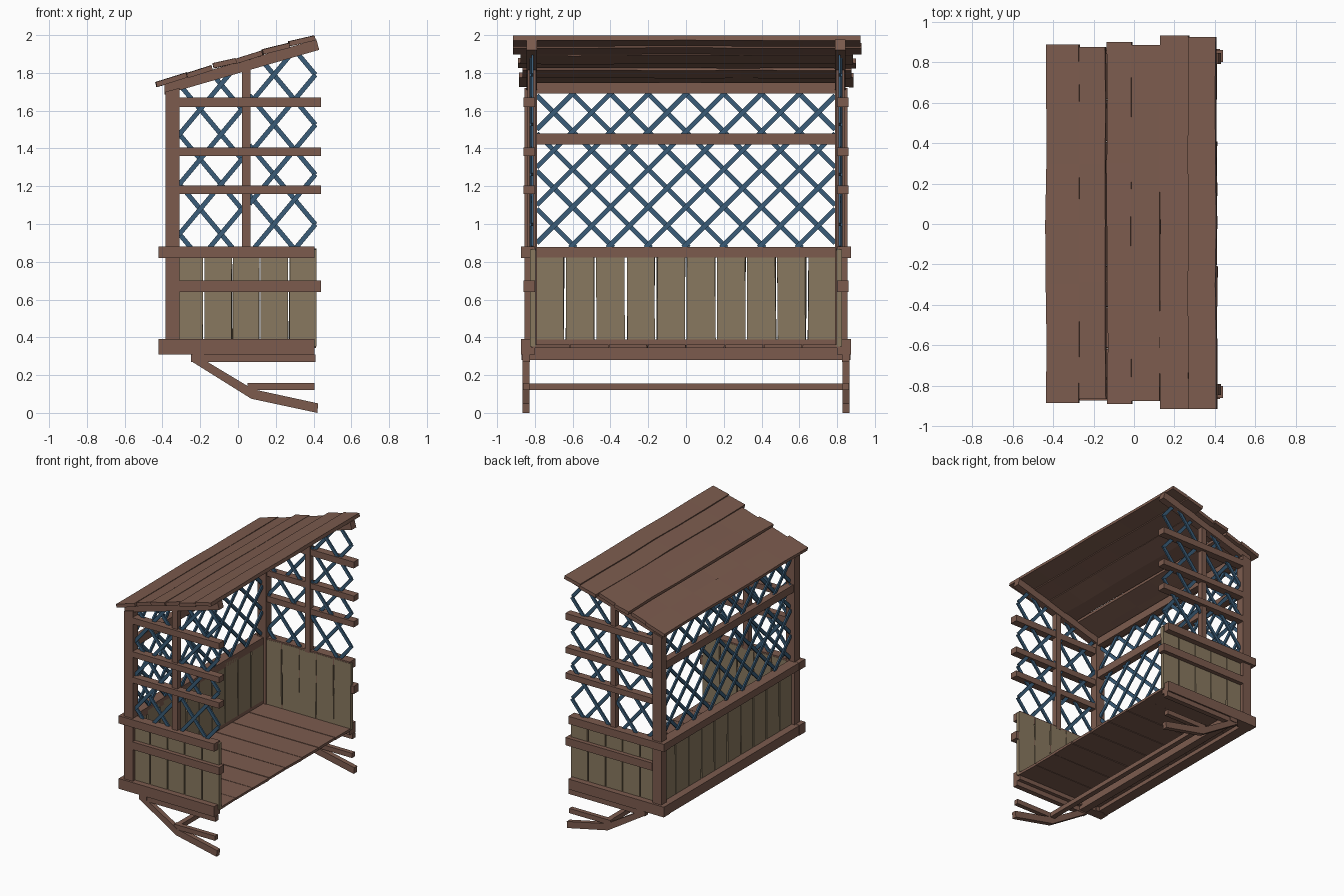
import bpy, bmesh, math, random
from mathutils import Vector, Matrix

if "Cube" in bpy.data.objects:
    bpy.data.objects.remove(bpy.data.objects["Cube"])

random.seed(4)

def material(name, rgb):
    m = bpy.data.materials.new(name)
    m.diffuse_color = (*rgb, 1)
    m.use_nodes = True
    m.node_tree.nodes["Principled BSDF"].inputs["Base Color"].default_value = m.diffuse_color
    return m

BROWN = material("brown_wood", (0.20, 0.105, 0.076))
TAN = material("tan_wood", (0.25, 0.19, 0.115))
BLUE = material("blue_lattice", (0.041, 0.107, 0.188))

def finish(bm, name, mat, mirror=False):
    bmesh.ops.recalc_face_normals(bm, faces=bm.faces)
    me = bpy.data.meshes.new(name)
    bm.to_mesh(me)
    bm.free()
    me.materials.append(mat)
    ob = bpy.data.objects.new(name, me)
    bpy.context.collection.objects.link(ob)
    if mirror:
        mod = ob.modifiers.new("mirror", 'MIRROR')
        mod.use_axis = (False, True, False)
        mod.use_clip = False
        mod.merge_threshold = 0
    return ob

def add_box(bm, x, y, z, jitter=0.0):
    """Box from ranges; jitter skews the corners for a hand-cut look."""
    c = Vector((sum(x) / 2, sum(y) / 2, sum(z) / 2))
    size = (x[1] - x[0], y[1] - y[0], z[1] - z[0])
    vs = bmesh.ops.create_cube(bm, matrix=Matrix.Translation(c) @ Matrix.Diagonal((*size, 1)))["verts"]
    for v in vs:
        for i in range(3):
            if size[i] > 0.05:
                v.co[i] += random.uniform(-jitter, jitter)

def box(name, x, y, z, mat=BROWN, mirror=False):
    bm = bmesh.new()
    add_box(bm, x, y, z)
    return finish(bm, name, mat, mirror)

def side_profile(name, pts, y, mat=BROWN):
    """Extrude an x-z outline along y, mirrored to both ends."""
    bm = bmesh.new()
    f = bm.faces.new([bm.verts.new((px, y[0], pz)) for px, pz in pts])
    r = bmesh.ops.extrude_face_region(bm, geom=[f])
    for v in r["geom"]:
        if isinstance(v, bmesh.types.BMVert):
            v.co.y = y[1]
    return finish(bm, name, mat, True)

def add_lattice(bm, u, z0, top, anchor, du, slope, place):
    """Crossing strips clipped to u range, z0 and top(u) = top[0] + top[1]*u."""
    for d in (1, -1):
        k = d * slope
        for n in range(-16, 17):
            b = anchor[1] - k * (anchor[0] + n * du)
            lo, hi = u
            for A, B in ((-k, z0 - b), (k - top[1], top[0] - b)):   # A*u <= -/+ limits
                lim = (-B if A == -k else B)
                if A > 0:
                    hi = min(hi, lim / A)
                else:
                    lo = max(lo, lim / A)
            if hi - lo < 0.02:
                continue
            dirv = Vector((1, k)).normalized()
            nrm = Vector((-dirv.y, dirv.x)) * 0.0125
            p, q = Vector((lo, k * lo + b)), Vector((hi, k * hi + b))
            lay = 0.005 * d
            rings = [[bm.verts.new(place(c.x, c.y, w)) for c in (p - nrm, p + nrm, q + nrm, q - nrm)]
                     for w in (lay - 0.006, lay + 0.006)]
            bm.faces.new(rings[0])
            bm.faces.new(rings[1][::-1])
            for i in range(4):
                j = (i + 1) % 4
                bm.faces.new((rings[0][i], rings[1][i], rings[1][j], rings[0][j]))

def roof(x):
    return 1.857 + 0.29 * x

# Corner posts, mullions and rafters
side_profile("corner_post", [(-0.385, 0.31), (-0.31, 0.31), (-0.31, 1.72), (-0.385, 1.70)], (0.79, 0.855))
side_profile("side_mullion", [(0.02, 0.86), (0.065, 0.86), (0.065, 1.83), (0.02, 1.82)], (0.795, 0.84))
side_profile("rafter", [(-0.39, 1.685), (0.43, 1.922), (0.415, 1.977), (-0.39, 1.744)], (0.79, 0.845))

# Side rails
for i, (a, b) in enumerate(((0.64, 0.70), (1.16, 1.205), (1.36, 1.405), (1.62, 1.67))):
    box(f"side_rail_{i + 1}", (-0.31, 0.44), (0.80, 0.86), (a, b), mirror=True)
box("side_cap_rail", (-0.42, 0.405), (0.80, 0.873), (0.82, 0.88), mirror=True)
box("side_base_rail", (-0.42, 0.405), (0.80, 0.873), (0.31, 0.39), mirror=True)

# Long outer rails
box("long_cap_rail", (-0.418, -0.335), (-0.87, 0.87), (0.822, 0.878))
box("long_base_rail", (-0.418, -0.335), (-0.87, 0.87), (0.312, 0.388))
box("long_middle_rail", (-0.375, -0.32), (-0.80, 0.80), (1.42, 1.48))
box("long_top_rail", (-0.375, -0.32), (-0.80, 0.80), (1.69, 1.75))

# Board infill of the lower walls
bm = bmesh.new()
for i in range(10):
    y = -0.80 + 0.16 * i
    add_box(bm, (-0.36, -0.335), (y + 0.006, y + 0.154), (0.355, 0.85), 0.005)
finish(bm, "long_wall_boards", TAN)
bm = bmesh.new()
seams = (-0.325, -0.18, -0.032, 0.115, 0.267, 0.417)
for a, b in zip(seams, seams[1:]):
    add_box(bm, (a + 0.004, b - 0.003), (0.797, 0.827), (0.355, 0.868), 0.004)
finish(bm, "side_wall_boards", TAN, True)

# Blue lattice
bm = bmesh.new()
add_lattice(bm, (-0.79, 0.79), 0.875, (1.70, 0), (0, 1.69), 0.2, 1.0,
            lambda u, z, w: (-0.348 + w, u, z))
finish(bm, "long_lattice", BLUE)
bm = bmesh.new()
place = lambda u, z, w: (u, 0.818 + w, z)
add_lattice(bm, (-0.315, 0.025), 0.875, (1.81, 0.29), (-0.31, 1.475), 0.22, 1.2, place)
add_lattice(bm, (0.06, 0.41), 0.875, (1.81, 0.29), (0.41, 1.79), 0.22, 1.2, place)
finish(bm, "side_lattice", BLUE, True)

# Roof planks, overlapping like shingles, edges slightly wavy
planks = ((-0.435, -0.265, -0.885, 0.887, 0.0), (-0.275, -0.135, -0.865, 0.875, 0.0),
          (-0.132, -0.008, -0.89, 0.90, 0.012), (-0.02, 0.135, -0.875, 0.885, 0.0),
          (0.128, 0.275, -0.915, 0.93, 0.01), (0.268, 0.41, -0.915, 0.923, 0.012))
bm = bmesh.new()
for x0, x1, y0, y1, lift in planks:
    rings = []
    for t in range(7):
        y = y0 + (y1 - y0) * t / 6
        a, b = x0 + random.uniform(-.004, .004), x1 + random.uniform(-.004, .002)
        dz = random.uniform(-0.003, 0.0)
        za, zb = roof(a) + lift + dz, roof(b) + dz - 0.002
        rings.append([bm.verts.new(p) for p in
                      ((a + .006, y, za - 0.004), (b, y, zb), (b - .006, y, zb + 0.026), (a, y, za + 0.022))])
    for r, s in zip(rings, rings[1:]):
        for i in range(4):
            j = (i + 1) % 4
            bm.faces.new((r[i], r[j], s[j], s[i]))
    bm.faces.new(rings[0])
    bm.faces.new(rings[-1])
finish(bm, "roof_planks", BROWN)

# Floor boards
bm = bmesh.new()
for i in range(8):
    y = -0.82 + 0.205 * i
    add_box(bm, (-0.38, 0.41), (y + 0.003, y + 0.202), (0.343, 0.362), 0.004)
finish(bm, "floor_boards", BROWN)

# Supports under the floor
box("floor_joist", (-0.24, -0.18), (-0.87, 0.87), (0.28, 0.345))
box("side_joist", (-0.25, 0.41), (0.825, 0.865), (0.27, 0.308), mirror=True)
side_profile("bent_brace", [(-0.25, 0.275), (-0.17, 0.275), (0.08, 0.125), (0.425, 0.05),
                            (0.42, 0.0), (0.07, 0.075)], (0.828, 0.865))
box("brace_arm", (0.05, 0.405), (0.828, 0.863), (0.12, 0.157), mirror=True)
box("brace_crossbar", (0.055, 0.095), (-0.84, 0.84), (0.121, 0.156))
